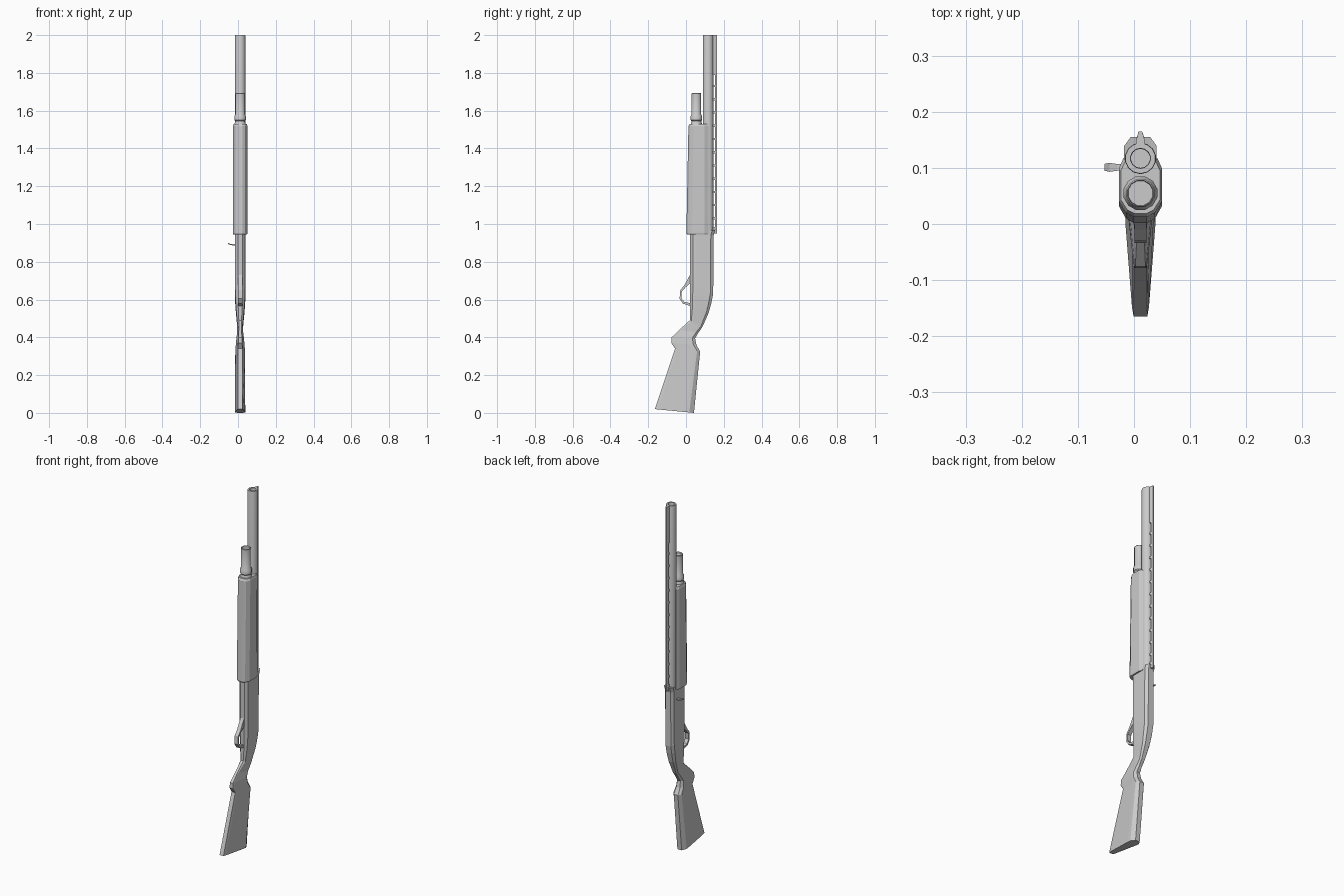
import bpy, bmesh, math

CX = 0.0115  # gun's centre plane; the bolt handle offsets it from x = 0


def loft(name, rings, closed=False):
    """Skin a list of equal-length point rings into a solid."""
    bm = bmesh.new()
    vs = [[bm.verts.new(p) for p in r] for r in rings]
    n = len(rings[0])
    pairs = list(zip(vs, vs[1:])) + ([(vs[-1], vs[0])] if closed else [])
    for a, b in pairs:
        for i in range(n):
            j = (i + 1) % n
            bm.faces.new((a[i], a[j], b[j], b[i]))
    if not closed:
        bm.faces.new(vs[0])
        bm.faces.new(vs[-1])
    bmesh.ops.recalc_face_normals(bm, faces=bm.faces)
    me = bpy.data.meshes.new(name)
    bm.to_mesh(me)
    bm.free()
    ob = bpy.data.objects.new(name, me)
    bpy.context.collection.objects.link(ob)
    return ob


def mirrored(half):
    """Full ring from (dx, y, z) points running front to back on the right side."""
    return ([(CX + x, y, z) for x, y, z in half] +
            [(CX - x, y, z) for x, y, z in reversed(half)])


def tube(name, y, profile, sides=12):
    """Lathe a (radius, z) profile about a vertical axis."""
    ang = [2 * math.pi * (i + 0.5) / sides for i in range(sides)]
    ob = loft(name, [[(CX + r * math.cos(a), y + r * math.sin(a), z) for a in ang]
                     for r, z in profile])
    bpy.ops.object.select_all(action='DESELECT')
    ob.select_set(True)
    bpy.context.view_layer.objects.active = ob
    bpy.ops.object.shade_smooth_by_angle(angle=math.radians(35))
    return ob


def prism(name, section, z0, z1):
    return loft(name, [mirrored([(x, y, z) for x, y in section]) for z in (z0, z1)])


# Stock and receiver: (width, front-to-back position) fractions of a cross-section
WEDGE = [(0.45, 0), (0.56, 0.08), (0.98, 0.78), (1, 0.88), (0.5, 1)]
BOX = [(0.45, 0), (0.95, 0.12), (1, 0.25), (1, 0.88), (0.6, 1)]


def section(shape, w, yf, zf, yb, zb):
    return mirrored([(w * a, yf + (yb - yf) * t, zf + (zb - zf) * t) for a, t in shape])


# half width, front y, front z, back y, back z
stock = [(0.027, -0.165, 0.02, 0.042, 0.0),
         (0.026, -0.058, 0.34, 0.075, 0.325),
         (0.023, -0.078, 0.37, 0.055, 0.36),
         (0.020, -0.076, 0.40, 0.048, 0.395),
         (0.016, -0.035, 0.44, 0.066, 0.425)]
grip = [(0.016, 0.02, 0.49, 0.087, 0.455),
        (0.023, 0.022, 0.56, 0.12, 0.53),
        (0.027, 0.022, 0.63, 0.135, 0.585),
        (0.028, 0.022, 0.70, 0.144, 0.63),
        (0.028, 0.022, 0.94, 0.146, 0.94),
        (0.029, 0.022, 0.95, 0.155, 0.97)]
loft("stock_and_receiver", [section(WEDGE, *s) for s in stock] +
     [section(BOX, *s) for s in grip])

# Barrel with an open bore
tube("barrel", 0.117, [(0.028, 0.93), (0.028, 1.995), (0.027, 2.0),
                       (0.018, 2.0), (0.017, 1.99), (0.017, 1.70)], 14)

# Magazine tube with stepped collar and recessed cap
tube("magazine_tube", 0.055, [(0.030, 1.50), (0.030, 1.535), (0.027, 1.54), (0.027, 1.545),
                              (0.031, 1.55), (0.031, 1.572), (0.026, 1.58), (0.026, 1.69),
                              (0.0235, 1.693), (0.0225, 1.685)])

# Fore-end: slightly tapered sleeve with chamfered ends
FORE = [(0.012, 0.002), (0.026, 0.010), (0.0385, 0.032), (0.0385, 0.097), (0.030, 0.118)]


def fore(s, dy, z, tilt=0.0):
    return mirrored([(x * s, 0.06 + (y - 0.06) * s + dy * (1 - y / 0.118), z + tilt * y)
                     for x, y in FORE])


loft("fore_end", [fore(0.95, 0, 0.945), fore(1, 0, 0.952),
                  fore(1, 0.011, 1.518), fore(0.9, 0.011, 1.53)])

# Sighting rib: solid muzzle end, raised rail and evenly spaced posts
RIB = [(0.009, 0.138), (0.007, 0.152), (0.003, 0.165)]
prism("rib_front", RIB, 1.79, 2.0)
prism("rib_rear", RIB, 0.95, 0.985)
prism("rib_rail", [(0.007, 0.153), (0.0035, 0.164)], 0.95, 1.79)
for i in range(11):
    z = 1.03 + i * 0.07
    prism(f"rib_post_{i + 1}", [(0.008, 0.138), (0.006, 0.156)], z - 0.006, z + 0.006)

# Trigger guard: flat band swept round (outer y, z, inner y, z)
guard = [(0.027, 0.74, 0.027, 0.69), (-0.010, 0.675, -0.002, 0.665),
         (-0.030, 0.650, -0.022, 0.642), (-0.034, 0.605, -0.025, 0.608),
         (-0.016, 0.578, -0.010, 0.588), (0.027, 0.565, 0.027, 0.580)]
loft("trigger_guard", [[(CX - 0.011, a, b), (CX + 0.011, a, b),
                        (CX + 0.011, c, d), (CX - 0.011, c, d)] for a, b, c, d in guard])

# Bolt handle: small bent lever on the left side
lever = [(-0.012, 0.006, 0.890, 0.004), (-0.030, 0.006, 0.890, 0.003),
         (-0.044, 0.008, 0.893, 0.003), (-0.053, 0.006, 0.898, 0.003)]
loft("bolt_handle", [[(x, 0.101 - w, z - h), (x, 0.101 + w, z - h),
                      (x, 0.101 + w, z + h), (x, 0.101 - w, z + h)] for x, w, z, h in lever])
